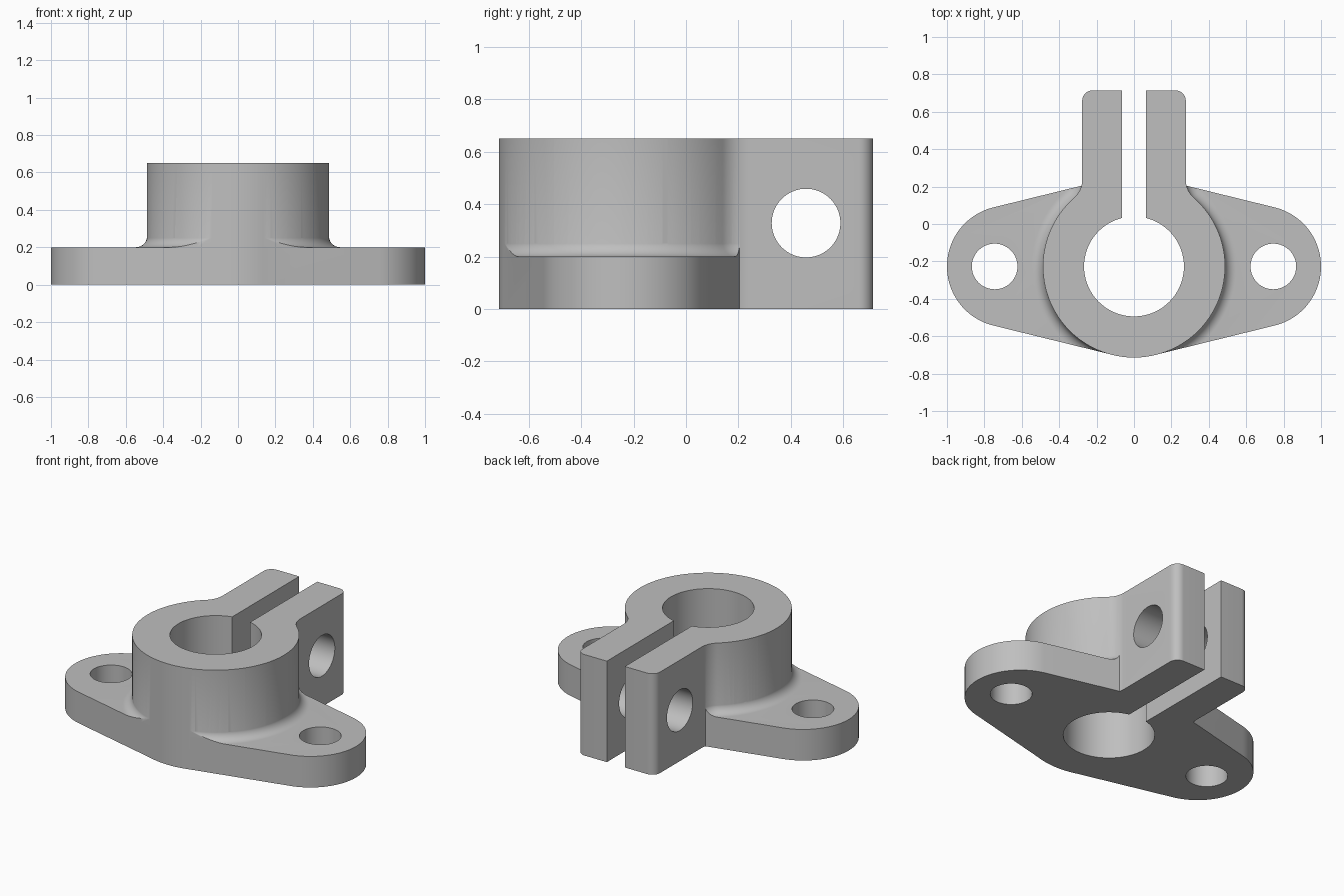
import bpy
import bmesh
from math import pi, sin, cos, sqrt, atan2, asin
from mathutils import Matrix

CY = -0.227              # y of the bore axis
RING_R, BORE_R = 0.487, 0.267
HEIGHT, FLANGE_H = 0.65, 0.20
ARM_X, ARM_END = 0.277, 0.714
NECK_R, CORNER_R, FOOT_R = 0.13, 0.055, 0.06
EAR_X, EAR_R = 0.675, 0.325

if "Cube" in bpy.data.objects:
    bpy.data.objects.remove(bpy.data.objects["Cube"], do_unlink=True)

metal = bpy.data.materials.new("light_grey_metal")
metal.use_nodes = True
GREY = (0.52, 0.52, 0.52, 1)
metal.diffuse_color = GREY
metal.node_tree.nodes["Principled BSDF"].inputs["Base Color"].default_value = GREY


def arc(cx, cy, r, a0, a1, n):
    return [(cx + r * cos(a0 + (a1 - a0) * i / n),
             cy + r * sin(a0 + (a1 - a0) * i / n)) for i in range(n + 1)]


def mirrored(half):
    """Close a right-hand outline with its mirror image."""
    return half + [(-x, y) for x, y in reversed(half) if abs(x) > 1e-5]


def add_object(name, bm):
    bmesh.ops.recalc_face_normals(bm, faces=bm.faces)
    mesh = bpy.data.meshes.new(name)
    bm.to_mesh(mesh)
    bm.free()
    mesh.materials.append(metal)
    obj = bpy.data.objects.new(name, mesh)
    bpy.context.collection.objects.link(obj)
    return obj


def loft(name, layers):
    """Skin a stack of (outline, z) layers and cap both ends."""
    bm = bmesh.new()
    rings = [[bm.verts.new((x, y, z)) for x, y in pts] for pts, z in layers]
    for low, high in zip(rings, rings[1:]):
        for i in range(len(low)):
            j = (i + 1) % len(low)
            bm.faces.new((low[i], low[j], high[j], high[i]))
    bm.faces.new(rings[0])
    bm.faces.new(rings[-1])
    return add_object(name, bm)


def cylinder(name, r, length, matrix):
    bm = bmesh.new()
    bmesh.ops.create_cone(bm, cap_ends=True, segments=72, radius1=r,
                          radius2=r, depth=length, matrix=matrix)
    return add_object(name, bm)


def combine(target, tool, operation):
    """Apply a boolean and discard the tool."""
    tool.hide_render = True
    mod = target.modifiers.new("combine", 'BOOLEAN')
    mod.operation = operation
    mod.solver = 'EXACT'
    mod.object = tool
    with bpy.context.temp_override(object=target, active_object=target):
        bpy.ops.object.modifier_apply(modifier=mod.name)
    bpy.data.objects.remove(tool, do_unlink=True)


def clamp_outline(d=0.0):
    """Ring blending into two parallel arms, grown outward by d."""
    nx = ARM_X + NECK_R
    rise = sqrt((RING_R + NECK_R) ** 2 - nx ** 2)
    a = atan2(rise, nx)
    half = arc(0, CY, RING_R + d, -pi / 2, a, 60)
    half[0] = (0, half[0][1])
    half += arc(nx, CY + rise, NECK_R - d, a + pi, pi, 12)[1:]
    half += arc(ARM_X - CORNER_R, ARM_END - CORNER_R, CORNER_R + d, 0, pi / 2, 10)
    return mirrored(half)


def flange_outline():
    """Two ear arcs joined to the ring by tangent lines."""
    r = RING_R - 0.0008
    t = asin((r - EAR_R) / EAR_X)
    half = arc(0, CY, r, -pi / 2, t - pi / 2, 8)
    half[0] = (0, half[0][1])
    half += arc(EAR_X, CY, EAR_R, t - pi / 2, pi / 2 - t, 48)
    top = arc(0, CY, r, pi / 2 - t, pi / 2, 8)
    top[-1] = (0, top[-1][1])
    return mirrored(half + top)


# Split clamp: ring and arms
bracket = loft("split_clamp_bracket", [(clamp_outline(), 0), (clamp_outline(), HEIGHT)])

# Concave foot fillet, trimmed to the flange edge
layers = [(clamp_outline(FOOT_R), 0.1)]
for i in range(11):
    t = pi / 2 * i / 10
    d = (FOOT_R + 0.001) * (1 - sin(t)) - 0.001
    layers.append((clamp_outline(d), FLANGE_H + FOOT_R * (1 - cos(t))))
foot = loft("foot_fillet", layers)
trim = loft("fillet_trim", [(flange_outline(), 0.05), (flange_outline(), 0.4)])
combine(foot, trim, 'INTERSECT')

# Mounting flange
flange = loft("mounting_flange", [(flange_outline(), 0), (flange_outline(), FLANGE_H)])
combine(flange, foot, 'UNION')
combine(bracket, flange, 'UNION')

# Shaft bore, ear holes and clamp bolt hole
combine(bracket, cylinder("bore_cutter", BORE_R, 3, Matrix.Translation((0, CY, 0))),
        'DIFFERENCE')
for side in (-1, 1):
    combine(bracket, cylinder("ear_hole_cutter", 0.122, 2,
                              Matrix.Translation((side * 0.745, CY, 0))), 'DIFFERENCE')
combine(bracket, cylinder("bolt_hole_cutter", 0.131, 1.2,
                          Matrix.Translation((0, 0.458, 0.328))
                          @ Matrix.Rotation(pi / 2, 4, 'Y')), 'DIFFERENCE')

# Slot between the arms
slot = [(-0.064, CY), (0.064, CY), (0.064, 1), (-0.064, 1)]
combine(bracket, loft("slot_cutter", [(slot, -1), (slot, 1)]), 'DIFFERENCE')

# Smooth curved walls, crisp edges
for other in bpy.context.selected_objects:
    other.select_set(False)
bracket.select_set(True)
bpy.context.view_layer.objects.active = bracket
bpy.ops.object.shade_smooth_by_angle(angle=pi / 6)
